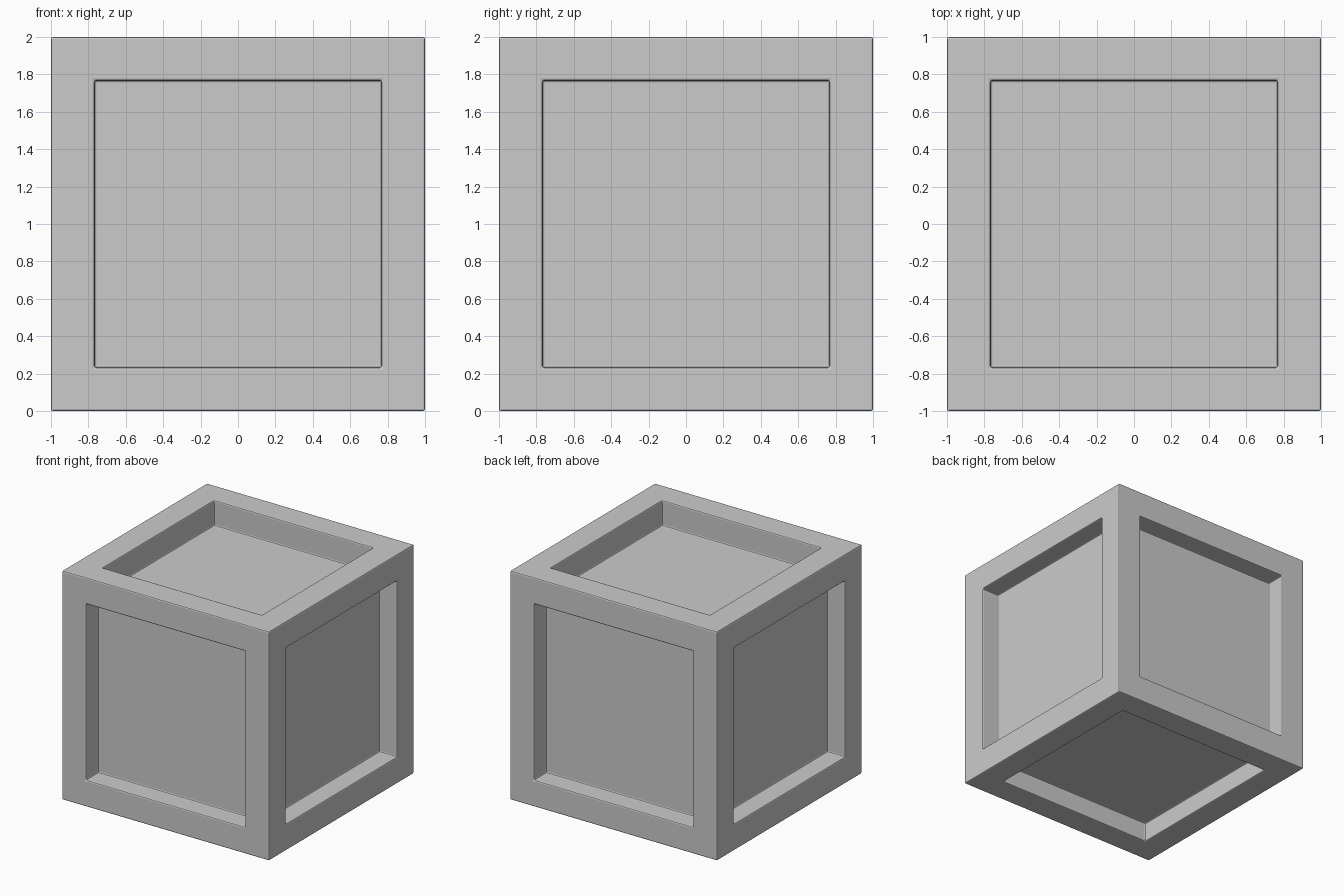
import bpy, bmesh

if "Cube" in bpy.data.objects:
    bpy.data.objects.remove(bpy.data.objects["Cube"])

HALF, BORDER = 1.0, 0.232
SIDE_DEPTH, TOP_DEPTH = 0.17, 0.22

# solid cube standing on the ground
bm = bmesh.new()
bmesh.ops.create_cube(bm, size=2 * HALF)
bmesh.ops.translate(bm, verts=bm.verts, vec=(0, 0, HALF))
bm.normal_update()

# recessed square panel on every side, slightly deeper on top
for face in list(bm.faces):
    n = face.normal.copy()
    bmesh.ops.inset_individual(bm, faces=[face], thickness=BORDER, use_even_offset=True)
    floor = bmesh.ops.extrude_discrete_faces(bm, faces=[face])["faces"][0]
    depth = TOP_DEPTH if n.z > 0.5 else SIDE_DEPTH
    bmesh.ops.translate(bm, verts=floor.verts, vec=-n * depth)

bmesh.ops.recalc_face_normals(bm, faces=bm.faces)
mesh = bpy.data.meshes.new("panelled_crate")
bm.to_mesh(mesh)
bm.free()
crate = bpy.data.objects.new("panelled_crate", mesh)
bpy.context.collection.objects.link(crate)

# small softened edges
bevel = crate.modifiers.new("edge_bevel", "BEVEL")
bevel.width = 0.011
bevel.segments = 2
bevel.limit_method = "ANGLE"
